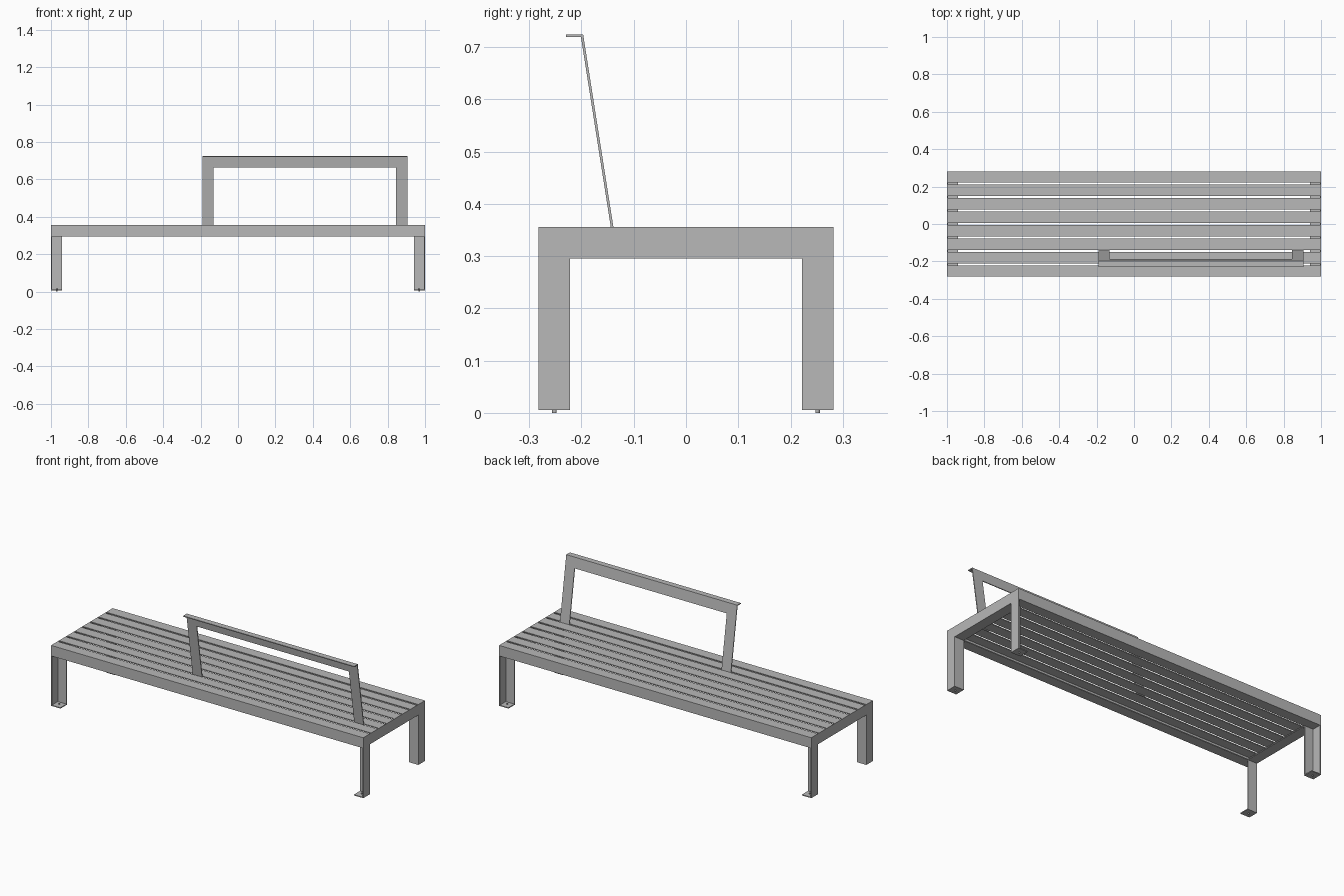
import bpy
import bmesh
from mathutils import Vector

cube = bpy.data.objects.get("Cube")
if cube:
    bpy.data.objects.remove(cube, do_unlink=True)

# One painted steel colour
steel = bpy.data.materials.new("grey steel")
steel.use_nodes = True
GREY = (0.48, 0.48, 0.48, 1)
steel.diffuse_color = GREY
steel.node_tree.nodes["Principled BSDF"].inputs["Base Color"].default_value = GREY

T = 0.005              # sheet thickness
W = 0.06               # section width
HALF_Y = 0.282
TOP, BOTTOM = 0.356, 0.295
FOOT = 0.006


def finish(name, bm):
    bmesh.ops.recalc_face_normals(bm, faces=bm.faces)
    mesh = bpy.data.meshes.new(name)
    bm.to_mesh(mesh)
    bm.free()
    mesh.materials.append(steel)
    obj = bpy.data.objects.new(name, mesh)
    bpy.context.collection.objects.link(obj)
    return obj


def prism(name, points, axis, start, end):
    """Extrude a closed outline along x or y; points are the other two axes."""
    bm = bmesh.new()

    def place(p, d):
        return (d, p[0], p[1]) if axis == "x" else (p[0], d, p[1])

    face = bm.faces.new([bm.verts.new(place(p, start)) for p in points])
    ext = bmesh.ops.extrude_face_region(bm, geom=[face])
    verts = [g for g in ext["geom"] if isinstance(g, bmesh.types.BMVert)]
    bmesh.ops.translate(bm, verts=verts, vec=Vector(place((0, 0), end - start)))
    return finish(name, bm)


def box(name, x, y, z):
    x, y = sorted(x), sorted(y)
    return prism(name, [(y[0], z[0]), (y[1], z[0]), (y[1], z[1]), (y[0], z[1])],
                 "x", x[0], x[1])


# Seat: six flat slats, with a folded channel along each long edge
length = 1 - T
pitch = (2 * HALF_Y - W) / 7
for i in range(1, 7):
    y = -HALF_Y + i * pitch
    box(f"seat_slat_{i}", (-length, length), (y, y + W), (TOP - T, TOP))
for side, s in (("front", -1), ("back", 1)):
    o, i, w = s * HALF_Y, s * (HALF_Y - W), s * (HALF_Y - T)
    channel = [(i, TOP), (o, TOP), (o, BOTTOM), (i, BOTTOM),
               (i, BOTTOM + T), (w, BOTTOM + T), (w, TOP - T), (i, TOP - T)]
    prism(side + "_edge_channel", channel, "x", -length, length)

# End frames: an arch-shaped plate with a flange folded in along its inside
inner = HALF_Y - W
arch = [(-HALF_Y, FOOT), (-HALF_Y, TOP), (HALF_Y, TOP), (HALF_Y, FOOT),
        (inner, FOOT), (inner, BOTTOM), (-inner, BOTTOM), (-inner, FOOT)]
for side, s in (("left", 1), ("right", -1)):
    prism(side + "_end_plate", arch, "x", s * (1 - T), s)
    span = (s * (1 - W), s * (1 - T))
    box(side + "_end_flange", span, (-inner, inner), (BOTTOM, BOTTOM + T))
    for end, e in (("front", -1), ("back", 1)):
        leg = f"{end}_{side}"
        box(leg + "_leg_flange", span, (e * inner, e * (inner + T)),
            (FOOT, BOTTOM + T))
        box(leg + "_foot_plate", span, (e * inner, e * HALF_Y), (FOOT, FOOT + T))
        # Levelling bolt through the foot
        bm = bmesh.new()
        bmesh.ops.create_cone(bm, cap_ends=True, segments=12, radius1=0.004,
                              radius2=0.004, depth=0.017)
        bmesh.ops.translate(bm, verts=bm.verts,
                            vec=(s * 0.97, e * 0.252, 0.0085))
        finish(leg + "_foot_bolt", bm)

# Backrest: a flat portal leaning outward, sheared from an upright plate
X0, X1, Z0, Z1 = -0.19, 0.905, 0.345, 0.724
portal = [(X0, Z0), (X0, Z1), (X1, Z1), (X1, Z0),
          (X1 - W, Z0), (X1 - W, Z1 - W), (X0 + W, Z1 - W), (X0 + W, Z0)]
rest = prism("backrest_frame", portal, "y", -0.144, -0.139)
for v in rest.data.vertices:
    v.co.y -= (v.co.z - TOP) * 0.157

# Folded lip along the top of the backrest
box("backrest_lip", (X0, X1), (-0.23, -0.199), (Z1 - T, Z1))
